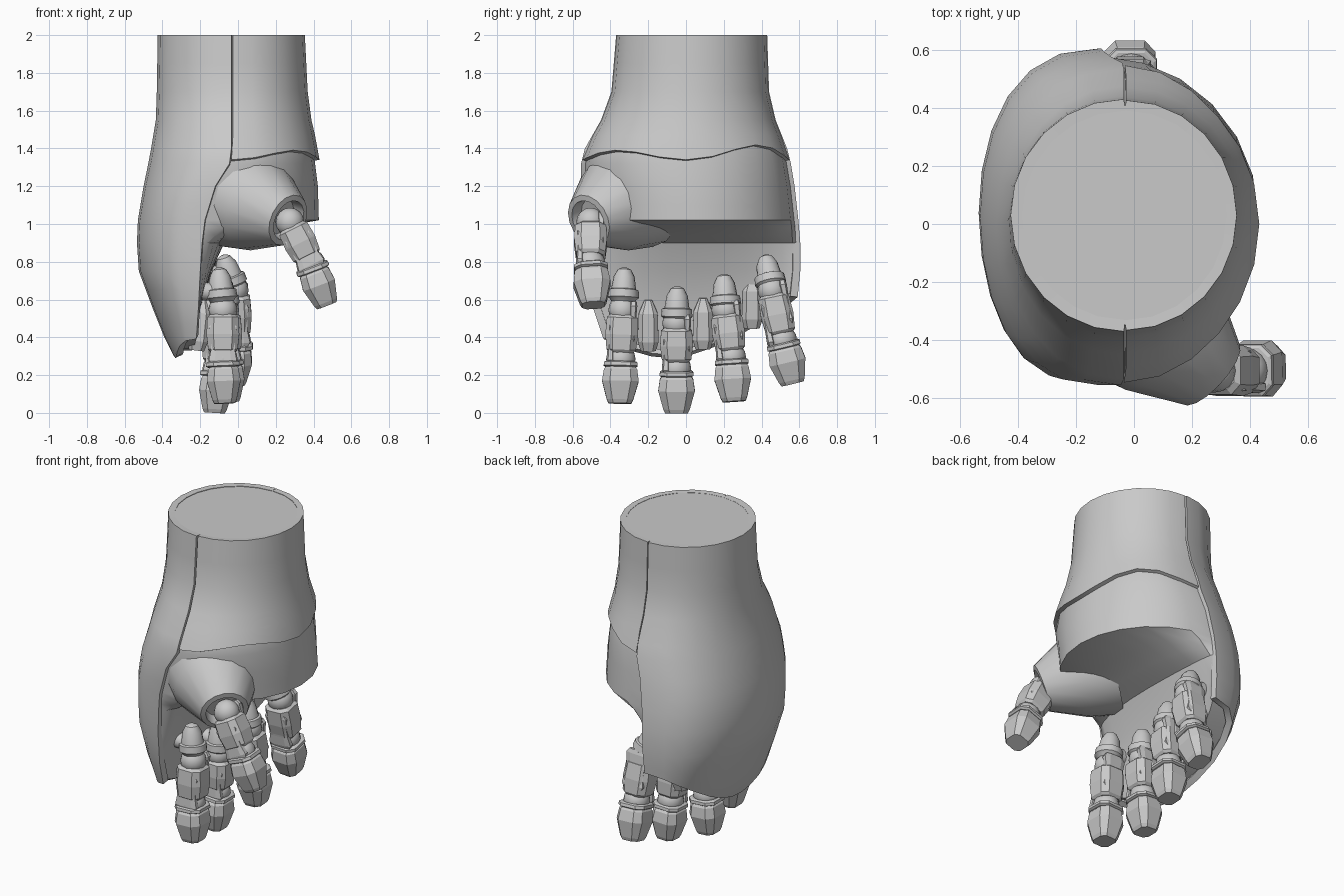
import bpy, bmesh, math
from mathutils import Vector

cube = bpy.data.objects.get("Cube")
if cube:
    bpy.data.objects.remove(cube, do_unlink=True)

grey = bpy.data.materials.new("plain_grey")
grey.use_nodes = True
grey.diffuse_color = (0.588, 0.588, 0.588, 1)
grey.node_tree.nodes["Principled BSDF"].inputs["Base Color"].default_value = grey.diffuse_color


def finish(name, bm, smooth=None, thickness=0, solid=True):
    """Turn a bmesh into a named object, optionally thickened and smoothed."""
    bmesh.ops.remove_doubles(bm, verts=bm.verts, dist=0.0005)
    if solid:
        bmesh.ops.recalc_face_normals(bm, faces=bm.faces)
    mesh = bpy.data.meshes.new(name)
    bm.to_mesh(mesh)
    bm.free()
    mesh.materials.append(grey)
    ob = bpy.data.objects.new(name, mesh)
    bpy.context.collection.objects.link(ob)
    bpy.ops.object.select_all(action='DESELECT')
    ob.select_set(True)
    bpy.context.view_layer.objects.active = ob
    if thickness:
        mod = ob.modifiers.new("thickness", 'SOLIDIFY')
        mod.thickness = thickness
        mod.offset = -1
        bpy.ops.object.modifier_apply(modifier=mod.name)
    if smooth:
        bpy.ops.object.shade_smooth_by_angle(angle=math.radians(smooth))
    return ob


# Body cross-sections: z, back x, side edge x, palm x, front y, rear y
SECTIONS = [
    (2.00, -0.425, -0.035, 0.35, -0.37, 0.43),
    (1.70, -0.43, -0.035, 0.365, -0.395, 0.44),
    (1.55, -0.435, -0.035, 0.385, -0.45, 0.475),
    (1.40, -0.46, -0.035, 0.42, -0.535, 0.535),
    (1.32, -0.475, -0.045, 0.43, -0.555, 0.555),
    (1.20, -0.50, -0.12, 0.445, -0.555, 0.575),
    (1.02, -0.53, -0.175, 0.45, -0.54, 0.595),
    (0.98, -0.53, -0.18, 0.22, -0.54, 0.60),
    (0.90, -0.535, -0.19, -0.05, -0.53, 0.605),
    (0.75, -0.525, -0.20, -0.12, -0.52, 0.605),
    (0.55, -0.45, -0.21, -0.18, -0.49, 0.585),
    (0.40, -0.39, -0.22, -0.20, -0.44, 0.52),
    (0.28, -0.33, -0.25, -0.24, -0.38, 0.42),
]
N = 12


def section(z):
    for a, b in zip(SECTIONS, SECTIONS[1:]):
        if z >= b[0]:
            t = (a[0] - z) / (a[0] - b[0])
            return [p + (q - p) * t for p, q in zip(a, b)]
    return SECTIONS[-1]


def body_point(z, u, side, inset=0.0):
    """Point on the outline at height z; side -1 is the back, +1 the palm."""
    _, back, edge, palm, y0, y1 = section(z)
    c, s = math.cos(u), math.sin(u)
    edge += (-0.035 - edge) * 0.25 * (1 + c)  # rear edge stays nearer the middle
    k = 1 - 0.2 * min(max((1.6 - z) / 0.5, 0), 1)
    y = (y0 + y1) / 2 + ((y1 - y0) / 2 - inset) * c
    if side < 0:
        return Vector((edge - (edge - back - inset) * s ** k, y, z))
    return Vector((edge + (palm - inset - edge) * s, y, z))


def hem(u):
    """Curved lower rim of the back shell."""
    return 0.29 + 0.7 * (0.15 + 0.53 * math.cos(u)) ** 2


def cuff_hem(u):
    return 1.34 + (0.065 + 0.02 * math.cos(u)) * math.sin(2 * u) ** 2


def body_grid(bm, levels, low, side, inset=0.0):
    rows = [[bm.verts.new(body_point(max(z, low(math.pi * i / N)), math.pi * i / N, side, inset))
             for i in range(N + 1)] for z in levels]
    for a, b in zip(rows, rows[1:]):
        for i in range(N):
            quad = [a[i], b[i], b[i + 1], a[i + 1]]
            bm.faces.new(quad if side < 0 else quad[::-1])
    return rows


# Back shell and wrist cuff
LEVELS = [2, 1.85, 1.7, 1.55, 1.4, 1.32, 1.2, 1.1, 1.02, 0.9, 0.75, 0.65, 0.55, 0.47, 0.4, 0.34, 0.28]
bm = bmesh.new()
body_grid(bm, LEVELS, hem, -1)
finish("back_shell", bm, 35, 0.04, False)

bm = bmesh.new()
body_grid(bm, [2, 1.85, 1.7, 1.55, 1.47, 1.3], cuff_hem, 1, 0.004)
cuff = finish("wrist_cuff", bm, 35, 0.035, False)
cuff.location.x = 0.008

# Inner body with the hollow palm
bm = bmesh.new()
levels = [1.996] + LEVELS[1:9] + [0.98, 0.94] + LEVELS[9:]
low = lambda u: hem(u) + 0.04
left = body_grid(bm, levels, low, -1, 0.025)
right = body_grid(bm, levels, low, 1, 0.022)
for l, r in ((left[0], right[0]), (left[-1], right[-1])):
    for i in range(N):
        bm.faces.new([l[i], l[i + 1], r[i + 1], r[i]])
finish("palm_body", bm, 35)

ROUND = [i * 22.5 for i in range(16)]
SQUARE = [30, 60, 120, 150, 210, 240, 300, 330]


def loft(name, profile, base, axis, angles=ROUND, wide=1.0, deep=1.0, smooth=None):
    """Sweep (distance, radius) pairs along an axis with a given outline."""
    d = Vector(axis).normalized()
    side = Vector((0, 1, 0))
    side = (side - d * side.dot(d)).normalized()
    other = d.cross(side)
    scale = 1 / 0.866 if angles is SQUARE else 1
    bm = bmesh.new()
    rings = []
    for dist, rad in profile:
        rings.append([bm.verts.new(Vector(base) + d * dist + rad * scale *
                      (side * math.cos(math.radians(a)) * wide + other * math.sin(math.radians(a)) * deep))
                      for a in angles])
    n = len(angles)
    for a, b in zip(rings, rings[1:]):
        for i in range(n):
            bm.faces.new([a[i], a[(i + 1) % n], b[(i + 1) % n], b[i]])
    bm.faces.new(rings[0])
    bm.faces.new(rings[-1])
    return finish(name, bm, smooth)


def ball(name, centre, r):
    prof = [(-r * math.cos(math.pi * i / 8), max(r * math.sin(math.pi * i / 8), 0.001)) for i in range(9)]
    return loft(name, prof, centre, (0, 0, 1), smooth=60)


def digit(name, j1, j2, tip):
    """Two jointed, armoured segments."""
    j1, j2, tip = Vector(j1), Vector(j2), Vector(tip)
    ball(name + "_upper_joint", j1, 0.076)
    ball(name + "_lower_joint", j2, 0.078)
    d = (j2 - j1).normalized()
    n = (j2 - j1).length
    side = Vector((0, 1, 0))
    side = (side - d * side.y).normalized()
    loft(name + "_upper_segment",
         [(0.025, 0.065), (0.04, 0.082), (n * 0.5, 0.087), (n - 0.05, 0.078), (n - 0.035, 0.065)],
         j1, d, SQUARE)
    for s, label in ((-1, "front"), (1, "rear")):
        loft(f"{name}_{label}_side_plate",
             [(0.01, 0.055), (0.035, 0.07), (n * 0.35, 0.06), (n * 0.6, 0.06), (n - 0.05, 0.07), (n - 0.025, 0.055)],
             j1 + side * s * 0.08, d, SQUARE, 0.3, 1.05)
    d2 = (tip - j2).normalized()
    m = (tip - j2).length
    loft(name + "_collar", [(0.012, 0.078), (0.018, 0.088), (0.036, 0.09), (0.042, 0.08)], j2, d2, SQUARE)
    loft(name + "_tip_segment",
         [(0.038, 0.075), (0.055, 0.088), (m * 0.5, 0.097), (m - 0.02, 0.07), (m, 0.06)],
         j2, d2, SQUARE, 1.0, 0.92)


# Fingers: knuckle top, upper joint, lower joint, tip
FINGERS = {
    "index_finger": ((-0.1, -0.325, 0.77), (-0.08, -0.335, 0.545), (-0.08, -0.345, 0.285), (-0.07, -0.35, 0.05)),
    "middle_finger": ((-0.1, -0.045, 0.67), (-0.1, -0.05, 0.475), (-0.11, -0.05, 0.235), (-0.125, -0.05, 0.0)),
    "ring_finger": ((-0.09, 0.2, 0.735), (-0.07, 0.21, 0.545), (-0.06, 0.24, 0.295), (-0.05, 0.255, 0.06)),
    "little_finger": ((-0.08, 0.42, 0.835), (-0.02, 0.455, 0.65), (-0.01, 0.51, 0.385), (-0.02, 0.565, 0.155)),
}
for name, (top, j1, j2, tip) in FINGERS.items():
    axis = Vector(j1) - Vector(top)
    loft(name + "_knuckle",
         [(0, 0.012), (0.012, 0.036), (0.05, 0.056), (0.115, 0.066), (0.12, 0.08), (0.16, 0.083), (0.17, 0.07), (0.2, 0.05)],
         top, axis, smooth=35)
    loft(name + "_mount", [(0, 0.045), (0.15, 0.05)], Vector(top) + axis * 0.6, (-1, 0, 0.1), smooth=35)
    digit(name, j1, j2, tip)

# Ridges in the webbing between the fingers
for i, (y, z) in enumerate(((-0.2, 0.33), (0.09, 0.34), (0.35, 0.45))):
    loft(f"web_ridge_{i + 1}", [(0, 0.04), (0.05, 0.055), (0.2, 0.05), (0.27, 0.02)],
         (-0.22, y, z), (0.12, 0, 1), SQUARE)

# Thumb socket and thumb
start, end = Vector((-0.01, -0.265, 1.155)), Vector((0.265, -0.515, 1.02))
length = (end - start).length
loft("thumb_socket",
     [(0, 0.295), (length * 0.45, 0.25), (length, 0.142), (length + 0.005, 0.112), (length - 0.06, 0.1)],
     start, end - start, smooth=35)
digit("thumb", (0.275, -0.505, 1.01), (0.385, -0.505, 0.79), (0.47, -0.49, 0.57))
